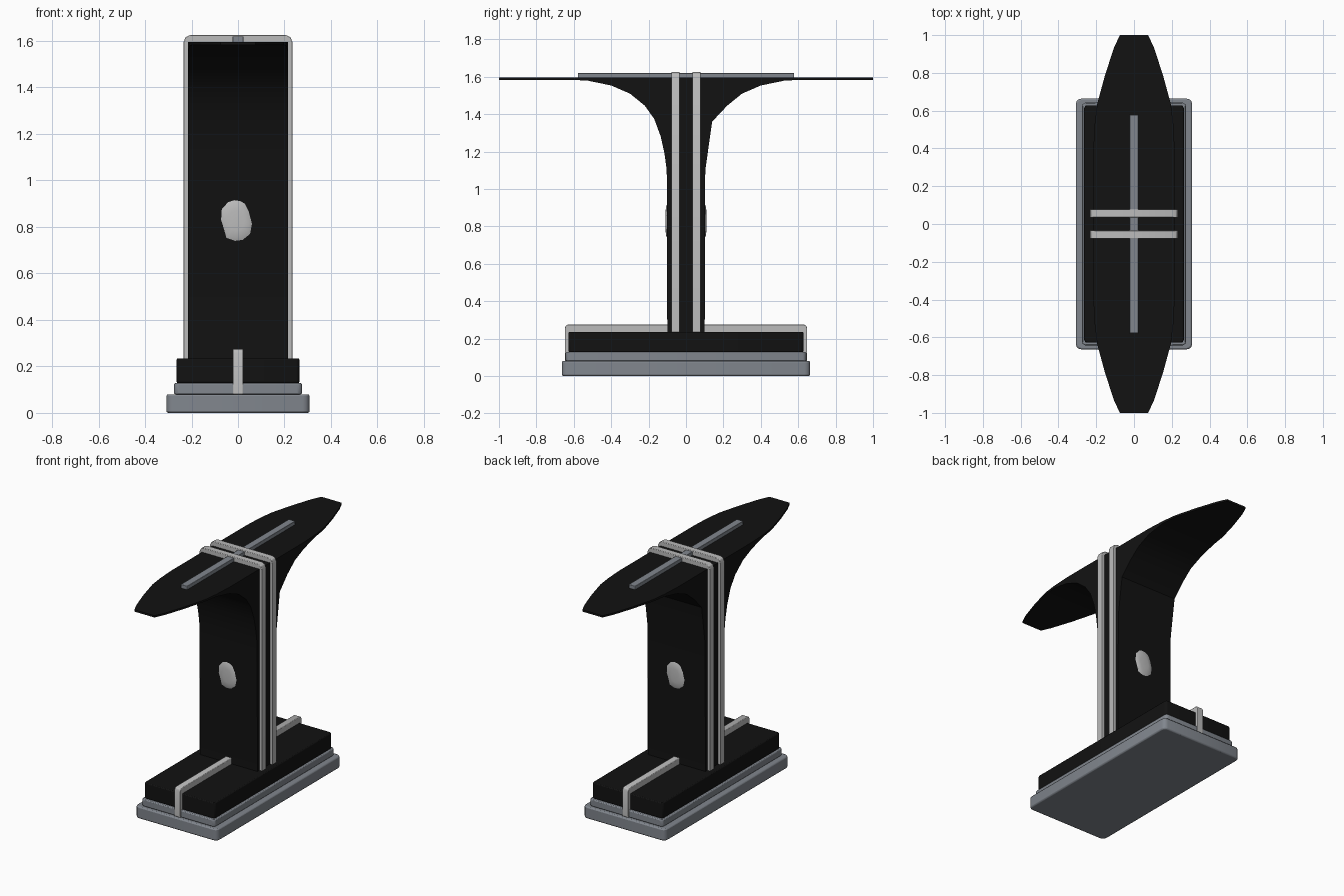
import bpy, bmesh
from math import pi

if "Cube" in bpy.data.objects:
    bpy.data.objects.remove(bpy.data.objects["Cube"])


def material(name, c):
    m = bpy.data.materials.new(name)
    m.diffuse_color = (*c, 1)
    m.use_nodes = True
    m.node_tree.nodes["Principled BSDF"].inputs["Base Color"].default_value = m.diffuse_color
    return m


black = material("black", (0.006, 0.006, 0.006))
steel = material("steel_grey", (0.22, 0.24, 0.27))
silver = material("silver", (0.5, 0.5, 0.5))


def finish(bm, name, mat, bevel=0.0, smooth=True):
    bmesh.ops.recalc_face_normals(bm, faces=bm.faces)
    me = bpy.data.meshes.new(name)
    bm.to_mesh(me)
    bm.free()
    ob = bpy.data.objects.new(name, me)
    bpy.context.collection.objects.link(ob)
    me.materials.append(mat)
    if bevel:
        mod = ob.modifiers.new("edge_bevel", "BEVEL")
        mod.width, mod.segments = bevel, 2
    if smooth:
        bpy.ops.object.select_all(action="DESELECT")
        ob.select_set(True)
        bpy.context.view_layer.objects.active = ob
        bpy.ops.object.shade_smooth_by_angle(angle=0.6)
    return ob


def slab(name, hx, hy, z0, z1, mat, corner=0.0, bevel=0.006):
    # box with rounded upright corners
    bm = bmesh.new()
    bmesh.ops.create_cube(bm, size=1)
    for v in bm.verts:
        v.co = (v.co.x * 2 * hx, v.co.y * 2 * hy, z0 + (v.co.z + 0.5) * (z1 - z0))
    if corner:
        edges = [e for e in bm.edges if abs(e.verts[0].co.z - e.verts[1].co.z) > 1e-4]
        bmesh.ops.bevel(bm, geom=edges, offset=corner, segments=3, profile=0.5, affect="EDGES")
    return finish(bm, name, mat, bevel)


def strap(name, half, z0, z1, side, top, width, offset, along_y, r, mat):
    # upside-down U band: outer and inner outlines joined, extruded by width
    def arch(h, z, r):
        right = [(h, z0), (h, z - r), (h - 0.3 * r, z - 0.3 * r), (h - r, z)]
        return right + [(-a, b) for a, b in reversed(right)]
    outer, inner = arch(half, z1, r), arch(half - side, z1 - top, r * 0.5)

    bm = bmesh.new()

    def put(a, b, w):
        return bm.verts.new((offset + w, a, b) if along_y else (a, offset + w, b))
    loops = [[put(a, b, w) for a, b in o] for o, w in
             ((outer, -width / 2), (outer, width / 2), (inner, width / 2), (inner, -width / 2))]
    for k in range(4):
        p, q = loops[k], loops[(k + 1) % 4]
        for i in range(len(p) - 1):
            bm.faces.new((p[i], p[i + 1], q[i + 1], q[i]))
    for i in (0, -1):
        bm.faces.new([l[i] for l in loops])
    return finish(bm, name, mat, 0.003)


# stepped base
slab("base_plate", 0.308, 0.664, 0, 0.08, steel, 0.03, 0.008)
slab("base_step", 0.275, 0.643, 0.08, 0.128, steel, 0.02)
slab("base_block", 0.264, 0.628, 0.128, 0.235, black, 0.015)

# column flaring into the thin top wings: (y, underside z, half width)
front = [(-1, 1.583, 0.075), (-0.935, 1.583, 0.105), (-0.79, 1.583, 0.153), (-0.635, 1.583, 0.195),
         (-0.53, 1.58, 0.208), (-0.4, 1.553, 0.215), (-0.3, 1.51, 0.215), (-0.22, 1.445, 0.215),
         (-0.17, 1.375, 0.215), (-0.135, 1.28, 0.215), (-0.115, 1.19, 0.215),
         (-0.103, 1.1, 0.215), (-0.1, 0.23, 0.215)]
back = [(-y, z, w) for y, z, w in reversed(front) if not 0.11 < -y < 0.16]
back.insert(2, (0.14, 1.36, 0.215))
back = [s for s in back if s[0] != 0.17]
bm = bmesh.new()
rings = [[bm.verts.new(p) for p in ((-w, y, zb), (w, y, zb), (w, y, 1.596), (-w, y, 1.596))]
         for y, zb, w in front + back]
for p, q in zip(rings, rings[1:]):
    for k in range(4):
        bm.faces.new((p[k], p[(k + 1) % 4], q[(k + 1) % 4], q[k]))
bm.faces.new(rings[0])
bm.faces.new(rings[-1])
finish(bm, "column_and_wings", black)

# bands over the column, over the base, and the top strip
for i, y in enumerate((-0.056, 0.056)):
    strap(f"column_band_{i + 1}", 0.234, 0.232, 1.626, 0.03, 0.04, 0.044, y, False, 0.03, silver)
strap("base_band", 0.648, 0.08, 0.275, 0.03, 0.045, 0.045, 0, True, 0.018, silver)
slab("top_strip", 0.024, 0.578, 1.59, 1.62, steel, 0, 0.003)

# domed pebble badge on the front and back faces
outline = [(-.017, .916), (.01, .912), (.03, .9), (.047, .865), (.06, .813), (.052, .77), (.02, .744),
           (-.013, .74), (-.05, .753), (-.06, .79), (-.073, .83), (-.07, .877), (-.043, .907)]
cx, cz = -0.007, 0.828
for name, turn in (("front_badge", 0), ("back_badge", pi)):
    bm = bmesh.new()
    loops = [[bm.verts.new((cx + (x - cx) * s, y, cz + (z - cz) * s)) for x, z in outline]
             for s, y in ((1, -0.09), (1, -0.102), (0.85, -0.107), (0.5, -0.11))]
    n = len(outline)
    for p, q in zip(loops, loops[1:]):
        for i in range(n):
            bm.faces.new((p[i], p[(i + 1) % n], q[(i + 1) % n], q[i]))
    bm.faces.new(loops[0])
    bm.faces.new(loops[-1])
    finish(bm, name, silver).rotation_euler.z = turn
